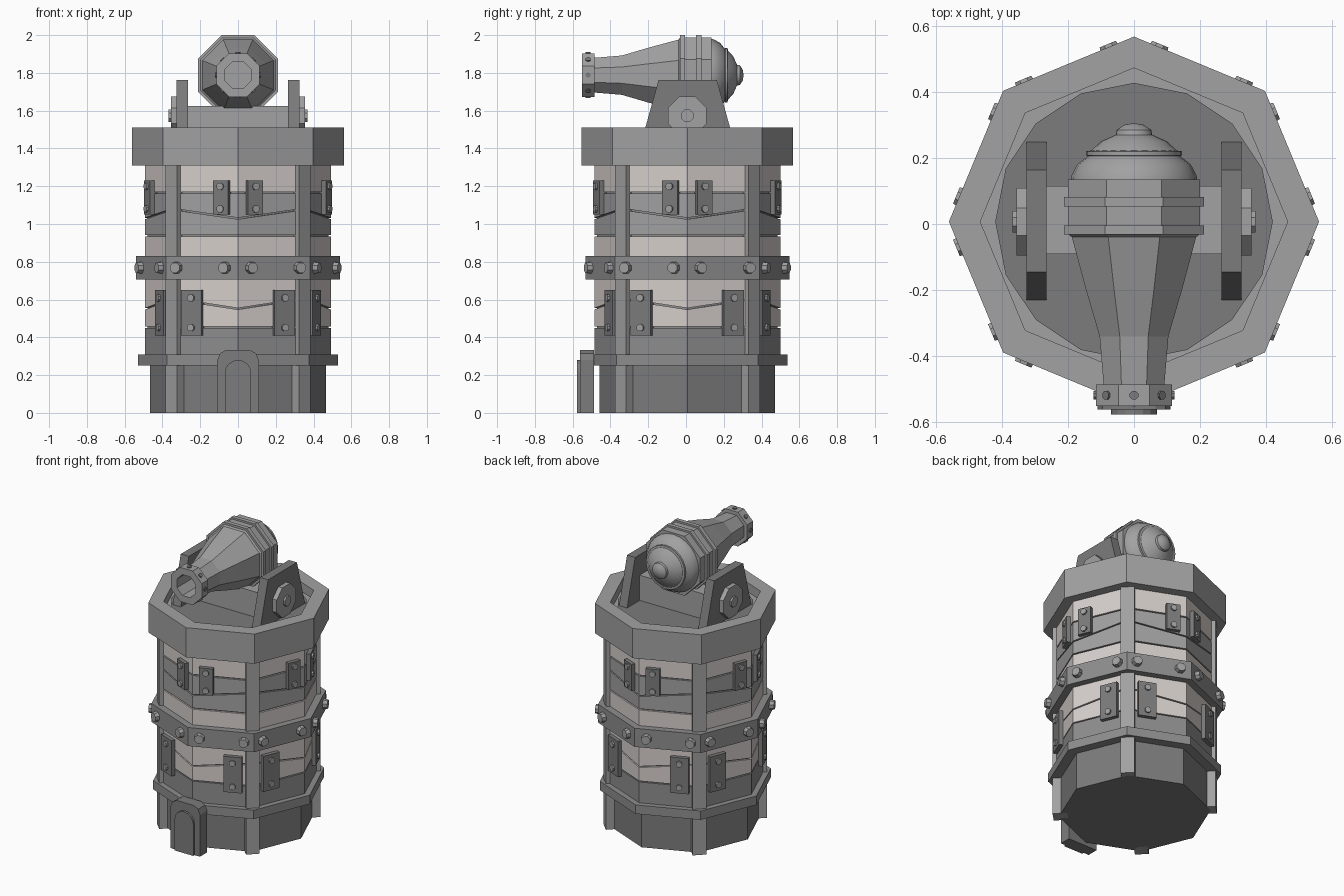
import bpy, bmesh, math
from mathutils import Matrix, Vector

cube = bpy.data.objects.get("Cube")
if cube:
    bpy.data.objects.remove(cube, do_unlink=True)

CY = 0.007                      # tower centre along y
STEP = math.pi / 4
FLAT = math.cos(STEP / 2)       # apothem of a unit octagon


def material(name, rgb):
    m = bpy.data.materials.new(name)
    m.use_nodes = True
    m.diffuse_color = (*rgb, 1)
    m.node_tree.nodes["Principled BSDF"].inputs["Base Color"].default_value = (*rgb, 1)
    return m


PALE = material("pale_boards", (0.67, 0.62, 0.60))
STONE = material("mid_grey", (0.36, 0.36, 0.36))
IRON = material("iron_grey", (0.27, 0.27, 0.27))
DARK = material("dark_grey", (0.20, 0.20, 0.20))


def finish(name, bm, mat, smooth=False):
    bmesh.ops.recalc_face_normals(bm, faces=bm.faces[:])
    me = bpy.data.meshes.new(name)
    bm.to_mesh(me)
    bm.free()
    me.materials.append(mat)
    ob = bpy.data.objects.new(name, me)
    bpy.context.collection.objects.link(ob)
    if smooth:
        bpy.ops.object.select_all(action='DESELECT')
        ob.select_set(True)
        bpy.context.view_layer.objects.active = ob
        bpy.ops.object.shade_smooth_by_angle(angle=math.radians(35))
    return ob


def box(bm, centre, size, frame=Matrix()):
    m = frame @ Matrix.Translation(centre) @ Matrix.Diagonal((*size, 1))
    bmesh.ops.create_cube(bm, size=1, matrix=m)


def rod(bm, centre, radius, depth, axis, sides=8, frame=Matrix(), top=1.0):
    turn = Vector((0, 0, 1)).rotation_difference(Vector(axis)).to_matrix().to_4x4()
    spin = Matrix.Rotation(math.pi / sides, 4, 'Z')
    bmesh.ops.create_cone(bm, cap_ends=True, segments=sides, radius1=radius,
                          radius2=radius * top, depth=depth,
                          matrix=frame @ Matrix.Translation(centre) @ turn @ spin)


def lathe(name, profile, sides, mat, frame, spin=0.0, closed=True, smooth=False):
    """Revolve (radius, height) points about the local z axis."""
    bm = bmesh.new()
    rings = []
    for i in range(sides):
        a = spin + i * math.tau / sides
        rings.append([bm.verts.new(frame @ Vector((r * math.cos(a), r * math.sin(a), h)))
                      for r, h in profile])
    n = len(profile)
    for i in range(sides):
        p, q = rings[i], rings[(i + 1) % sides]
        for j in range(n if closed else n - 1):
            k = (j + 1) % n
            bm.faces.new((p[j], q[j], q[k], p[k]))
    bmesh.ops.remove_doubles(bm, verts=bm.verts[:], dist=1e-5)
    return finish(name, bm, mat, smooth)


def prism(name, outline, start, end, mat, axis):
    """Extrude a (horizontal, z) outline along x or y."""
    bm = bmesh.new()
    def put(p, d):
        return bm.verts.new((d, p[0], p[1]) if axis == 'x' else (p[0], d, p[1]))
    a = [put(p, start) for p in outline]
    b = [put(p, end) for p in outline]
    bm.faces.new(a)
    bm.faces.new(b)
    for i in range(len(a)):
        j = (i + 1) % len(a)
        bm.faces.new((a[i], a[j], b[j], b[i]))
    return finish(name, bm, mat)


TOWER = Matrix.Translation((0, CY, 0))


def band(name, inner, outer, low, high, mat):
    lathe(name, [(inner, low), (outer, low), (outer, high), (inner, high)], 8, mat, TOWER)


def board(name, low, high, mat):
    """Octagonal course; low and high are (height at axis corner, at diagonal corner)."""
    bm = bmesh.new()
    loops = []
    for i in range(8):
        a, d = i * STEP, i % 2
        loops.append([bm.verts.new((r * math.cos(a), r * math.sin(a) + CY, z))
                      for r, z in ((0.45, low[d]), (0.492, low[d]), (0.492, high[d]), (0.45, high[d]))])
    for i in range(8):
        p, q = loops[i], loops[(i + 1) % 8]
        for j in range(4):
            k = (j + 1) % 4
            bm.faces.new((p[j], q[j], q[k], p[k]))
    finish(name, bm, mat)


def face_frame(i, t, radius):
    """Frame on octagon side i: y points outward, t runs from axis corner to diagonal."""
    corners = [Vector((math.cos(k * STEP), math.sin(k * STEP), 0)) * radius for k in (i, i + 1)]
    if i % 2:
        corners.reverse()
    p = corners[0].lerp(corners[1], t)
    return (Matrix.Translation((p.x, p.y + CY, 0))
            @ Matrix.Rotation((i + 0.5) * STEP - math.pi / 2, 4, 'Z'))


# Tower body
lathe("base", [(0, 0), (0.465, 0), (0.465, 0.26), (0, 0.26)], 8, DARK, TOWER, closed=False)
lathe("core", [(0, 0.25), (0.478, 0.25), (0.478, 1.32), (0, 1.32)], 8, IRON, TOWER, closed=False)
band("lower_band", 0.4, 0.53, 0.25, 0.31, IRON)
band("middle_band", 0.4, 0.54, 0.705, 0.83, IRON)
band("rim", 0.465, 0.56, 1.31, 1.51, STONE)
lathe("rim_ledge", [(0, 1.311), (0.5, 1.311), (0.5, 1.45), (0, 1.45)], 8, STONE, TOWER, closed=False)
lathe("deck", [(0, 1.445), (0.42, 1.445), (0.42, 1.455), (0, 1.455)], 16, DARK, TOWER, closed=False)

# Courses of boards and straps between the bands
board("bottom_strap", (0.31, 0.31), (0.45, 0.45), IRON)
board("lower_board", (0.457, 0.457), (0.547, 0.60), PALE)
board("upper_lower_board", (0.555, 0.608), (0.71, 0.71), PALE)
board("middle_board", (0.82, 0.82), (0.935, 0.935), PALE)
board("chevron_board", (0.943, 0.943), (1.025, 1.075), STONE)
board("chevron_strap", (1.033, 1.083), (1.162, 1.162), STONE)
board("top_board", (1.17, 1.17), (1.315, 1.315), PALE)

# Corner pillars
bm = bmesh.new()
for i in range(4):
    turn = TOWER @ Matrix.Rotation((i + 0.5) * math.pi / 2, 4, 'Z')
    box(bm, (0.455, 0, 0.66), (0.09, 0.085, 1.32), turn)
finish("corner_pillars", bm, STONE)

# Bolted plates and band bolts on each side
plates, studs, bolts = bmesh.new(), bmesh.new(), bmesh.new()
for i in range(8):
    for t, z, w, h in ((0.235, 1.14, 0.087, 0.18), (0.685, 0.53, 0.115, 0.24)):
        f = face_frame(i, t, 0.485)
        box(plates, (0, 0.01, z), (w, 0.045, h), f)
        for s in (-1, 1):
            rod(studs, (0, 0.036, z + s * h * 0.33), 0.02, 0.016, (0, 1, 0), 8, f)
    for t in (0.18, 0.85):
        rod(bolts, (0, 0.01, 0.768), 0.034, 0.036, (0, 1, 0), 8, face_frame(i, t, 0.54), 0.85)
finish("wall_plates", plates, DARK)
finish("plate_studs", studs, STONE)
finish("band_bolts", bolts, STONE)

# Door
prism("door_frame", [(-0.11, 0), (0.11, 0), (0.11, 0.28), (0.095, 0.315), (0.065, 0.333),
                     (-0.065, 0.333), (-0.095, 0.315), (-0.11, 0.28)], -0.562, -0.487, DARK, 'y')
arch = [(0.07 * math.cos(k * math.pi / 8), 0.21 + 0.07 * math.sin(k * math.pi / 8)) for k in range(9)]
prism("door_panel", [(-0.07, 0), (0.07, 0)] + arch, -0.576, -0.555, DARK, 'y')

# Cannon cradle
for side, word in ((1, "left"), (-1, "right")):
    prism(word + "_support", [(-0.232, 1.45), (0.25, 1.45), (0.163, 1.763), (-0.145, 1.763)],
          side * 0.265, side * 0.325, DARK, 'x')
    bm = bmesh.new()
    rod(bm, (side * 0.338, CY, 1.573), 0.11, 0.034, (side, 0, 0))
    rod(bm, (side * 0.358, CY, 1.573), 0.035, 0.02, (side, 0, 0))
    finish(word + "_axle_cap", bm, STONE)
bm = bmesh.new()
box(bm, (0, 0.012, 1.54), (0.54, 0.205, 0.17))
finish("axle_block", bm, STONE)

# Cannon: octagonal barrel, rounded breech, both along y
GUN = Matrix.Translation((0, 0, 1.788)) @ Matrix.Rotation(-math.pi / 2, 4, 'X')


def gun_part(name, points):
    lathe(name, [(r / FLAT, y) for r, y in points], 8, STONE, GUN, STEP / 2, closed=False)


gun_part("barrel", [(0, -0.36), (0.07, -0.36), (0.07, -0.55), (0.115, -0.55), (0.115, -0.485),
                    (0.092, -0.485), (0.104, -0.34), (0.145, -0.2), (0.188, -0.04), (0.2, -0.03),
                    (0.2, 0.135), (0, 0.135)])
for name, y in (("front_hoop", -0.032), ("rear_hoop", 0.053)):
    gun_part(name, [(0.15, y), (0.212, y), (0.212, y + 0.028), (0.15, y + 0.028)])
lathe("breech", [(0, 0.12), (0.192, 0.12), (0.19, 0.145), (0.172, 0.18), (0.14, 0.205),
                 (0.145, 0.208), (0.145, 0.22), (0.13, 0.222), (0.1, 0.25), (0.055, 0.27),
                 (0.052, 0.285), (0.03, 0.3), (0, 0.305)],
      24, STONE, GUN, closed=False, smooth=True)

# Studs around the muzzle
bm = bmesh.new()
for i in range(8):
    d = Vector((math.cos(i * STEP), 0, math.sin(i * STEP)))
    rod(bm, d * 0.116 + Vector((0, -0.518, 1.788)), 0.014, 0.012, d)
finish("muzzle_studs", bm, DARK)
